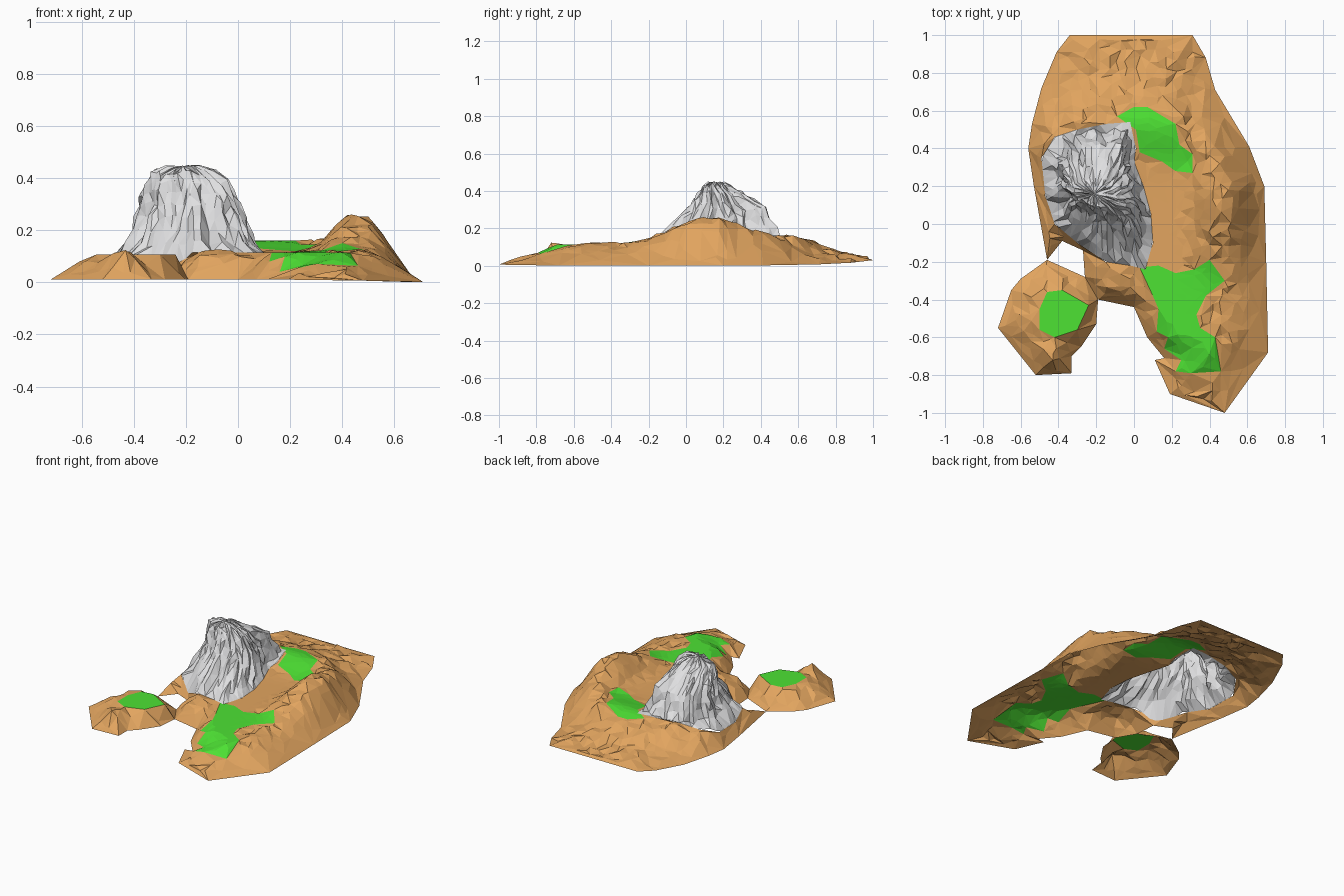
import bpy, bmesh, math, random
from mathutils import Vector, noise
from mathutils.geometry import delaunay_2d_cdt

if "Cube" in bpy.data.objects:
    bpy.data.objects.remove(bpy.data.objects["Cube"])

random.seed(4)

# Plan outlines of shores, grass patches and the crag footprint
MAIN = [(-.34, 1), (.31, 1), (.38, .88), (.43, .71), (.61, .41), (.69, .2), (.7, -.2),
        (.71, -.68), (.48, -1), (.19, -.9), (.11, -.72), (.16, -.71), (.07, -.6),
        (0, -.44), (-.19, -.4), (-.26, -.28), (-.27, -.14), (-.38, -.09), (-.46, -.19),
        (-.53, .2), (-.56, .4), (-.54, .53), (-.49, .72), (-.41, .91)]
ISLET = [(-.46, -.19), (-.6, -.29), (-.65, -.35), (-.72, -.55), (-.52, -.8), (-.33, -.79),
         (-.33, -.7), (-.28, -.65), (-.2, -.53), (-.19, -.4), (-.26, -.28)]
GRASS = [
    [(.03, -.23), (.13, -.22), (.22, -.26), (.32, -.24), (.4, -.19), (.48, -.3), (.38, -.38),
     (.33, -.48), (.35, -.55), (.43, -.6), (.46, -.78), (.3, -.79), (.22, -.78), (.25, -.72),
     (.16, -.66), (.18, -.6), (.12, -.57), (.13, -.45), (.1, -.38)],
    [(-.09, .57), (0, .62), (.07, .62), (.22, .53), (.24, .42), (.31, .37), (.31, .27),
     (.22, .28), (.15, .33), (.03, .38), (.01, .5)]]
ISLET_GRASS = [[(-.46, -.36), (-.38, -.35), (-.24, -.43), (-.3, -.56), (-.42, -.6),
                (-.5, -.56), (-.5, -.45)]]
CRAG = [(-.02, .54), (.01, .4), (0, .33), (.05, .2), (.09, .05), (.1, -.1), (.06, -.24),
        (-.02, -.22), (-.15, -.2), (-.3, -.1), (-.42, 0), (-.47, .15), (-.49, .35),
        (-.42, .46), (-.3, .5), (-.15, .53)]


def material(name, color):
    m = bpy.data.materials.new(name)
    m.diffuse_color = (*color, 1)
    m.use_nodes = True
    m.node_tree.nodes["Principled BSDF"].inputs["Base Color"].default_value = m.diffuse_color
    return m


sand = material("sand", (.76, .375, .115))
grass = material("grass green", (.075, .76, .034))
stone = material("grey stone", (.74, .74, .75))


def inside(x, y, poly):
    hit = False
    for (ax, ay), (bx, by) in zip(poly, poly[1:] + poly[:1]):
        if (ay > y) != (by > y) and x < (bx - ax) * (y - ay) / (by - ay) + ax:
            hit = not hit
    return hit


def edge_distance(x, y, poly):
    p, best = Vector((x, y)), 9
    for a, b in zip(poly, poly[1:] + poly[:1]):
        a, b = Vector(a), Vector(b)
        t = max(0, min(1, (p - a).dot(b - a) / (b - a).length_squared))
        best = min(best, (p - a.lerp(b, t)).length)
    return best


def step(v, a, b):
    t = max(0, min(1, (v - a) / (b - a)))
    return t * t * (3 - 2 * t)


# Ground height: shore ramp, plateau, eastern hill and northern rim
def ground(x, y, shore):
    d = edge_distance(x, y, shore)
    base = .01 + .02 * step(y, .8, 1) - .009 * step(x, .3, .7)
    if shore is ISLET:
        horn = .05 * math.exp(-((x + .42) ** 2 + (y + .72) ** 2) / .005) * min(1, d / .04)
        return base + .085 * min(1, d / .11) + horn
    width = .09 + .095 * step(x, .15, .4) + .25 * step(y, .45, .75) + .12 * step(-y, .55, .85)
    off = max(0, .415 - x, x - .56)
    top = .105 + .14 * math.exp(-(off / .085) ** 2 - ((y - .13) / .28) ** 2)
    top += .045 * math.exp(-((y - .52) / .15) ** 2) * step(x, -.52, -.25)
    return base + top * min(1, d / width) ** .9


# Triangulated terrain sheet with grass zones and an opening under the crag
def terrain(name, shore, patches, hole=None, spacing=.05):
    loops = [shore] + patches + ([hole] if hole else [])
    pts, edges = [], []
    for loop in loops:
        n = len(pts)
        pts += [Vector(p) for p in loop]
        edges += [(n + i, n + (i + 1) % len(loop)) for i in range(len(loop))]
    xs, ys = [p[0] for p in shore], [p[1] for p in shore]
    for i in range(int((max(xs) - min(xs)) / spacing) + 1):
        for j in range(int((max(ys) - min(ys)) / spacing) + 1):
            x = min(xs) + (i + random.uniform(.1, .9)) * spacing
            y = min(ys) + (j + random.uniform(.1, .9)) * spacing
            if not inside(x, y, shore) or min(edge_distance(x, y, l) for l in loops) < .018:
                continue
            # Broad facets on the outer slopes
            if edge_distance(x, y, shore) < .13 and random.random() < .45 and x > .3:
                continue
            pts.append(Vector((x, y)))
    verts, _, faces, *_ = delaunay_2d_cdt(pts, edges, [], 0, 1e-5)
    bm = bmesh.new()
    for v in verts:
        x, y = v
        z = ground(x, y, shore)
        d = edge_distance(x, y, shore)
        calm = any(inside(x, y, p) or edge_distance(x, y, p) < .01 for p in patches)
        if calm and shore is ISLET:
            z = .107
        calm = calm or ((x - .17) / .2) ** 2 + ((y - .02) / .3) ** 2 < 1
        if hole and edge_distance(x, y, hole) < .01:
            calm = True
        if d > .03 and not calm:
            z += random.uniform(-.014, .012) * (.35 if x > .5 else 1)
        bm.verts.new((x, y, max(0, z)))
    bm.verts.ensure_lookup_table()
    for f in faces:
        c = sum((verts[i] for i in f), Vector((0, 0))) / len(f)
        if not inside(*c, shore) or (hole and inside(*c, hole)):
            continue
        face = bm.faces.new([bm.verts[i] for i in f])
        face.material_index = int(any(inside(*c, p) for p in patches))
    bmesh.ops.delete(bm, geom=[v for v in bm.verts if not v.link_faces], context='VERTS')
    bm.normal_update()
    for f in bm.faces:
        if f.normal.z < 0:
            f.normal_flip()
    finish(bm, name, [sand, grass])


def finish(bm, name, mats):
    mesh = bpy.data.meshes.new(name)
    bm.to_mesh(mesh)
    bm.free()
    for m in mats:
        mesh.materials.append(m)
    bpy.context.collection.objects.link(bpy.data.objects.new(name, mesh))


# Evenly spaced points along a closed outline
def resample(poly, n):
    segs = [(Vector(a), Vector(b)) for a, b in zip(poly, poly[1:] + poly[:1])]
    total = sum((b - a).length for a, b in segs)
    out = []
    for k in range(n):
        s = total * k / n
        for a, b in segs:
            if s <= (b - a).length:
                out.append(a.lerp(b, s / (b - a).length))
                break
            s -= (b - a).length
    return out


# Craggy rock: stacked rings fitted to (height, x range, y range)
def crag():
    levels = [(.15, -.43, .06, -.17, .5), (.2, -.4, .04, -.1, .47),
              (.25, -.385, .02, -.04, .445), (.3, -.375, .005, 0, .42),
              (.345, -.365, -.02, .03, .36), (.385, -.35, -.045, .055, .305),
              (.42, -.33, -.09, .085, .24), (.44, -.27, -.15, .12, .2)]
    n = 56
    base = resample(CRAG, n)
    bm = bmesh.new()
    rings = [[bm.verts.new((p.x, p.y, ground(p.x, p.y, MAIN))) for p in base]]
    column = [random.uniform(-.06, .07) for _ in range(n)]
    for z, x0, x1, y0, y1 in levels:
        ring = []
        for i, p in enumerate(base):
            k = 1 + column[i] + random.uniform(-.04, .04)
            u, v = (p.x + .195) / .295 * k, (p.y - .15) / .39 * k
            x = (x0 + x1) / 2 + u * (x1 - x0) / 2 + random.uniform(-.008, .008)
            y = (y0 + y1) / 2 + v * (y1 - y0) / 2 + random.uniform(-.008, .008)
            h = z + random.uniform(-.015, .012) + .02 * noise.noise((x * 9, y * 9, 2))
            ring.append(bm.verts.new((x, y, min(h, .45))))
        rings.append(ring)
    for a, b in zip(rings, rings[1:]):
        for i in range(n):
            j = (i + 1) % n
            bm.faces.new((a[i], a[j], b[j], b[i]))
    tip = bm.verts.new((-.21, .16, .445))
    for i in range(n):
        bm.faces.new((rings[-1][i], rings[-1][(i + 1) % n], tip))
    bmesh.ops.triangulate(bm, faces=bm.faces[:])
    bmesh.ops.recalc_face_normals(bm, faces=bm.faces[:])
    # Open shell: make sure the walls face outward
    if sum(f.normal.z * f.calc_area() for f in bm.faces) < 0:
        bmesh.ops.reverse_faces(bm, faces=bm.faces[:])
    finish(bm, "rock_crag", [stone])


terrain("main_island", MAIN, GRASS, CRAG)
terrain("small_islet", ISLET, ISLET_GRASS)
crag()
